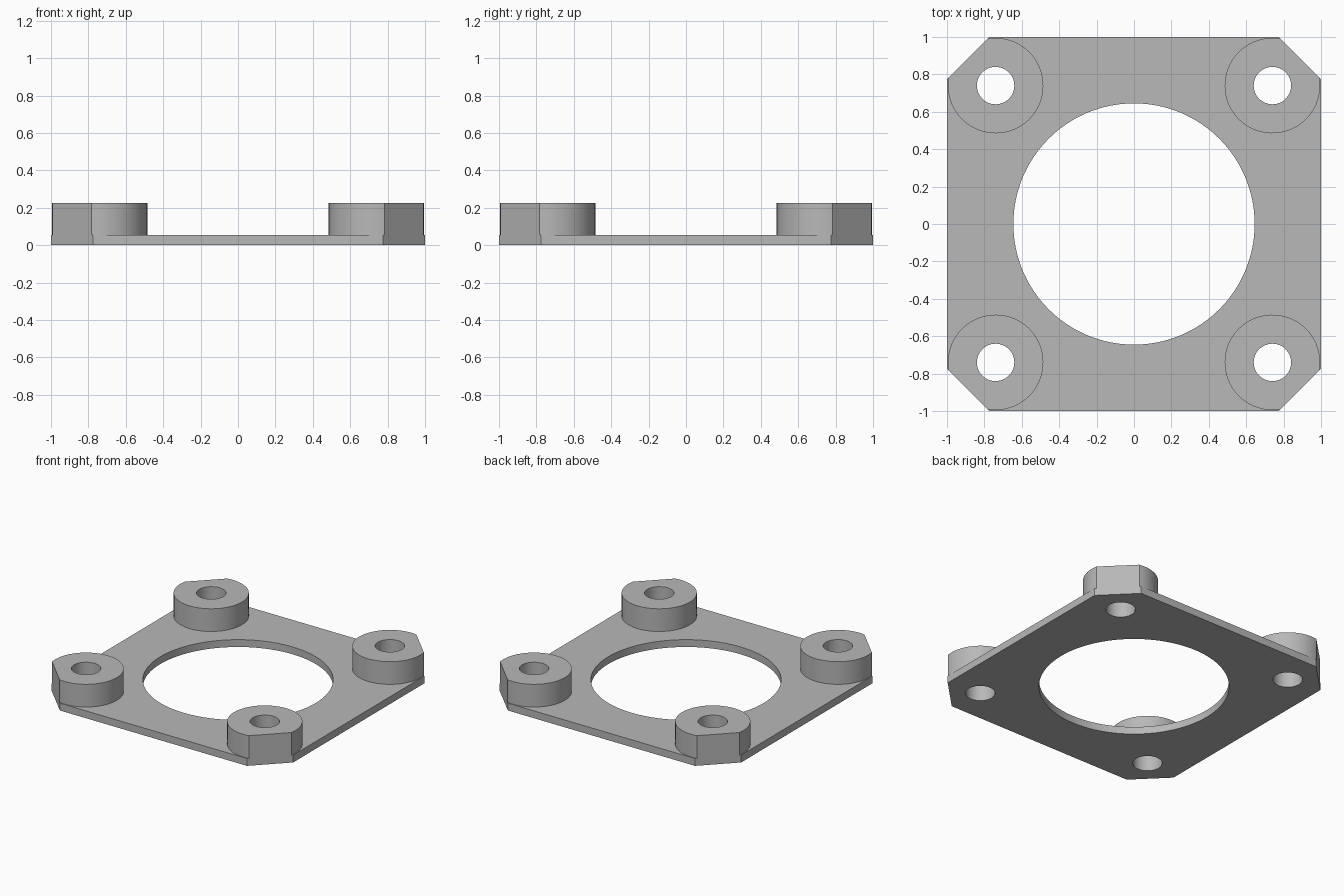
import bpy
import bmesh
from math import radians, degrees, acos, cos, sin, pi, sqrt

PLATE_TOP, BOSS_TOP = 0.055, 0.225
CHAMFER = 0.775            # where the cut corner meets the straight edge
BOSS_POS, BOSS_R, BOLT_R = 0.74, 0.255, 0.1
BORE_R = 0.645

if "Cube" in bpy.data.objects:
    bpy.data.objects.remove(bpy.data.objects["Cube"])

grey = bpy.data.materials.new("plain_grey")
grey.use_nodes = True
colour = (0.48, 0.48, 0.48, 1)
grey.diffuse_color = colour
grey.node_tree.nodes["Principled BSDF"].inputs["Base Color"].default_value = colour


def arc(cx, cy, r, start=0.0, end=2 * pi, n=64, closed=True):
    steps = n if closed else n - 1
    return [(cx + r * cos(start + (end - start) * i / steps),
             cy + r * sin(start + (end - start) * i / steps)) for i in range(n)]


def extrude_loops(name, loops, z0, z1):
    """Fill an outline with holes, give it thickness and turn it into a mesh."""
    curve = bpy.data.curves.new(name + "_profile", "CURVE")
    curve.dimensions = "2D"
    curve.fill_mode = "BOTH"
    curve.extrude = (z1 - z0) / 2
    for loop in loops:
        spline = curve.splines.new("POLY")
        spline.points.add(len(loop) - 1)
        for point, (x, y) in zip(spline.points, loop):
            point.co = (x, y, 0, 1)
        spline.use_cyclic_u = True
    helper = bpy.data.objects.new(name + "_profile", curve)
    bpy.context.collection.objects.link(helper)
    graph = bpy.context.evaluated_depsgraph_get()
    mesh = bpy.data.meshes.new_from_object(helper.evaluated_get(graph))
    bpy.data.objects.remove(helper)

    bm = bmesh.new()
    bm.from_mesh(mesh)
    bmesh.ops.remove_doubles(bm, verts=bm.verts, dist=0.0001)
    bmesh.ops.recalc_face_normals(bm, faces=bm.faces)
    bmesh.ops.translate(bm, verts=bm.verts, vec=(0, 0, (z0 + z1) / 2))
    bm.to_mesh(mesh)
    bm.free()

    mesh.name = name
    mesh.materials.clear()
    mesh.materials.append(grey)
    mesh.shade_smooth()
    mesh.set_sharp_from_angle(angle=radians(30))
    obj = bpy.data.objects.new(name, mesh)
    bpy.context.collection.objects.link(obj)
    return obj


corners = {"back_left": (1, 1), "back_right": (-1, 1),
           "front_right": (-1, -1), "front_left": (1, -1)}

# Base plate: chamfered square with a large bore and four bolt holes
c = CHAMFER
outline = [(1, -c), (1, c), (c, 1), (-c, 1), (-1, c), (-1, -c), (-c, -1), (c, -1)]
bolt_holes = [arc(sx * BOSS_POS, sy * BOSS_POS, BOLT_R, n=48)
              for sx, sy in corners.values()]
extrude_loops("base_plate", [outline, arc(0, 0, BORE_R, n=128)] + bolt_holes,
              0, PLATE_TOP)

# Corner bosses: round spacers cut flat in line with the plate chamfer
flat_dist = (1 + CHAMFER - 2 * BOSS_POS) / sqrt(2)
half = acos(flat_dist / BOSS_R)
for i, (label, (sx, sy)) in enumerate(corners.items()):
    x, y = sx * BOSS_POS, sy * BOSS_POS
    facing = pi / 4 + i * pi / 2
    rim = arc(x, y, BOSS_R, facing + half, facing + 2 * pi - half, closed=False)
    extrude_loops(label + "_boss", [rim, arc(x, y, BOLT_R, n=48)],
                  PLATE_TOP, BOSS_TOP)
